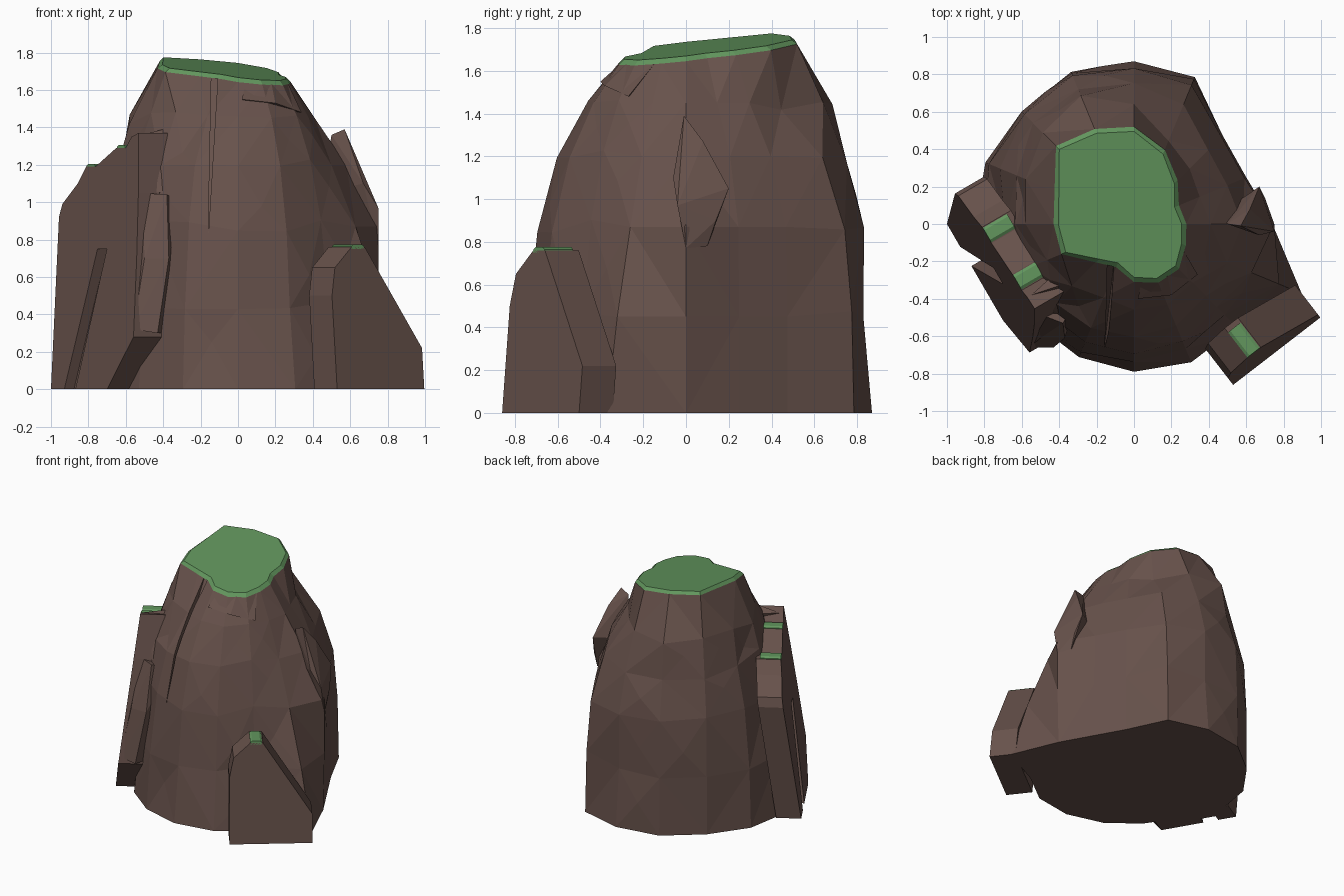
import bpy, bmesh, math, random
from mathutils import Vector

random.seed(4)
if "Cube" in bpy.data.objects:
    bpy.data.objects.remove(bpy.data.objects["Cube"], do_unlink=True)


def material(name, rgb):
    mat = bpy.data.materials.new(name)
    mat.use_nodes = True
    mat.diffuse_color = (*rgb, 1)
    mat.node_tree.nodes["Principled BSDF"].inputs["Base Color"].default_value = (*rgb, 1)
    return mat


ROCK = material("brown rock", (0.135, 0.083, 0.07))
GRASS = material("grass green", (0.122, 0.305, 0.11))


def finish(name, bm, mat):
    """Turn a bmesh into a flat shaded object."""
    bmesh.ops.recalc_face_normals(bm, faces=bm.faces)
    mesh = bpy.data.meshes.new(name)
    bm.to_mesh(mesh)
    bm.free()
    mesh.materials.append(mat)
    obj = bpy.data.objects.new(name, mesh)
    bpy.context.collection.objects.link(obj)
    return obj


def hull(name, points):
    """Convex faceted chunk around a few corner points."""
    bm = bmesh.new()
    for p in points:
        bm.verts.new(p)
    bmesh.ops.convex_hull(bm, input=bm.verts)
    loose = [v for v in bm.verts if not v.link_faces]
    bmesh.ops.delete(bm, geom=loose, context="VERTS")
    return finish(name, bm, ROCK)


def prism(name, frame, profile, v0, v1, mat=ROCK):
    """Upright plate: (along, height) profile, given thickness, leaning inward."""
    origin, along, inward, lean = frame
    bm = bmesh.new()
    sides = []
    for v in (v0, v1):
        side = []
        for u, z in profile:
            p = origin + along * u + inward * (v + lean * z)
            side.append(bm.verts.new((p.x, p.y, z)))
        sides.append(side)
        bm.faces.new(side)
    count = len(profile)
    for i in range(count):
        j = (i + 1) % count
        bm.faces.new((sides[0][i], sides[0][j], sides[1][j], sides[1][i]))
    return finish(name, bm, mat)


def carve(obj, cutter):
    mod = obj.modifiers.new("groove", "BOOLEAN")
    mod.operation = "DIFFERENCE"
    mod.solver = "EXACT"
    mod.object = cutter
    cutter.hide_render = True
    cutter.hide_viewport = True
    cutter.display_type = "WIRE"


def top_height(x, y):
    """Sloping plane of the summit."""
    return 1.695 - 0.1 * x + 0.1 * y


# Body cross-sections: radius in hundredths at equal angles, starting at +x
LEVELS = [
    (0.0, (74, 65, 67, 85, 87, 88, 85, 86, 85, 75, 75, 77, 79, 80, 78, 97)),
    (0.45, (75, 65, 67, 83, 83, 87, 85, 84, 80, 72, 71, 73, 74, 72, 69, 84)),
    (0.87, (75, 64, 66, 81, 84, 87, 82, 77, 70, 67, 67, 68, 70, 68, 63, 68)),
    (1.2, (58, 54, 56, 68, 76, 79, 76, 69, 64, 61, 59, 59, 61, 60, 55, 54)),
    (1.45, (41, 38, 42, 49, 63, 73, 68, 62, 58, 51, 46, 43, 45, 46, 44, 41)),
]
SUMMIT = (28, 26, 33, 43, 52, 55, 59, 46, 43, 42, 29, 25, 31, 34, 34, 30)
SIDES = len(SUMMIT)
RIM = 0.022


def polar(i, r):
    a = math.tau * i / SIDES
    return r * math.cos(a), r * math.sin(a)


def smooth_side(i, level):
    """Sheared flat walls on the right and low on the back left."""
    return i in (15, 0, 1, 2) or (i in (6, 7, 8) and level < 2)


def build_body():
    bm = bmesh.new()
    rings = []
    for level, (z, radii) in enumerate(LEVELS):
        ring = []
        for i, r in enumerate(radii):
            rough = 0 if level == 0 or smooth_side(i, level) else 0.012
            x, y = polar(i, r / 100 + random.uniform(-rough, rough))
            ring.append(bm.verts.new((x, y, z + 3 * random.uniform(-rough, rough))))
        rings.append(ring)
    ring = []
    for i, r in enumerate(SUMMIT):
        x, y = polar(i, r / 100)
        ring.append(bm.verts.new((x, y, top_height(x, y) - RIM)))
    rings.append(ring)
    bm.faces.new(rings[0])
    bm.faces.new(rings[-1])
    rugged = []
    for level in range(len(rings) - 1):
        low, high = rings[level], rings[level + 1]
        for i in range(SIDES):
            j = (i + 1) % SIDES
            face = bm.faces.new((low[i], low[j], high[j], high[i]))
            if not smooth_side(i, level) and level < 4 and random.random() < 0.6:
                rugged.append(face)
    # Break some panels into chipped facets
    bm.normal_update()
    poked = bmesh.ops.poke(bm, faces=rugged)
    for v in poked["verts"]:
        out = Vector((v.co.x, v.co.y, 0)).normalized()
        v.co += out * random.uniform(-0.02, 0.025)
        v.co.z += random.uniform(-0.06, 0.06)
    bmesh.ops.triangulate(bm, faces=[f for f in bm.faces if len(f.verts) == 4])
    return finish("rock_body", bm, ROCK)


def build_cap():
    bm = bmesh.new()
    rings = []
    for inset, drop in ((0, RIM), (0.025, 0)):
        ring = []
        for i, r in enumerate(SUMMIT):
            x, y = polar(i, r / 100 - inset)
            ring.append(bm.verts.new((x, y, top_height(x, y) - drop)))
        rings.append(ring)
        bm.faces.new(ring)
    low, high = rings
    for i in range(SIDES):
        j = (i + 1) % SIDES
        bm.faces.new((low[i], low[j], high[j], high[i]))
    return finish("grass_summit", bm, GRASS)


body = build_body()
build_cap()

# Narrow crack running down the front
crack = hull("crack_cutter", [(x, y, 1.8) for x in (-0.14, -0.1) for y in (-0.14, -0.9)]
             + [(-0.16, -0.68, 0.8), (-0.16, -0.9, 0.8)])
carve(body, crack)


def grass_ledge(name, frame, u0, u1, z, v0, v1):
    prism(name, frame, [(u0, z - 0.01), (u1, z - 0.01), (u1, z + 0.005),
                        (u1 - 0.015, z + 0.015), (u0 + 0.015, z + 0.015), (u0, z + 0.005)],
          v0, v1, GRASS)


# Tall stepped slab leaning on the left of the front view
slab_frame = (Vector((-1, 0)), Vector((0.5, -0.86)), Vector((0.86, 0.5)), 0.13)
slab = prism("tall_slab", slab_frame,
             [(0, 0), (-0.12, 0.92), (-0.1, 0.99), (0.04, 1.1), (0.11, 1.19), (0.21, 1.19),
              (0.41, 1.29), (0.51, 1.29), (0.56, 1.35), (0.63, 1.37), (0.7, 1.05),
              (0.76, 0.7), (0.82, 0.28), (0.6, 0)], 0, 0.18)
groove = prism("slab_groove_cutter", slab_frame,
               [(0.13, -0.05), (0.25, -0.05), (0.43, 0.75), (0.33, 0.75)], -0.05, 0.06)
carve(slab, groove)
grass_ledge("slab_grass_low", slab_frame, 0.115, 0.205, 1.19, 0.0, 0.15)
grass_ledge("slab_grass_high", slab_frame, 0.415, 0.505, 1.29, 0.0, 0.16)

# Buttress fin at the front right
fin_frame = (Vector((0.53, -0.86)), Vector((0.79, 0.61)), Vector((-0.61, 0.79)), 0.09)
prism("buttress_fin", fin_frame,
      [(0, 0), (0, 0.5), (0.03, 0.65), (0.15, 0.76), (0.24, 0.76), (0.59, 0.22), (0.59, 0)],
      0, 0.2)
grass_ledge("fin_grass", fin_frame, 0.15, 0.235, 0.76, 0.0, 0.17)

# Chip of rock on the right wall
hull("wall_chip", [(0.57, -0.01, 1.39), (0.62, 0.08, 1.27), (0.67, 0.2, 1.05),
                   (0.7, 0.14, 0.9), (0.7, 0.1, 0.78), (0.75, 0, 0.77),
                   (0.75, -0.04, 0.97), (0.67, -0.06, 1.1), (0.45, 0.05, 1.05),
                   (0.5, 0, 1.36)])

# Two stacked columns between the slab and the front face
hull("lower_column", [(-0.51, -0.48, 1.05), (-0.38, -0.53, 1.04), (-0.37, -0.61, 0.7),
                      (-0.43, -0.66, 0.3), (-0.56, -0.66, 0.32), (-0.5, -0.61, 0.7),
                      (-0.3, -0.4, 1.0), (-0.35, -0.4, 0.3)])
hull("upper_column", [(-0.55, -0.38, 1.35), (-0.4, -0.33, 1.39), (-0.37, -0.46, 1.1),
                      (-0.51, -0.47, 1.06), (-0.4, -0.48, 1.05), (-0.3, -0.25, 1.2),
                      (-0.35, -0.2, 1.35)])

# Overhanging lip under the summit, front right
hull("summit_lip", [(0.04, -0.31, 1.63), (0.27, -0.15, 1.63), (0.18, -0.28, 1.63),
                    (0.02, -0.4, 1.55), (0.2, -0.38, 1.53), (0.34, -0.27, 1.48),
                    (0.1, -0.2, 1.5)])
